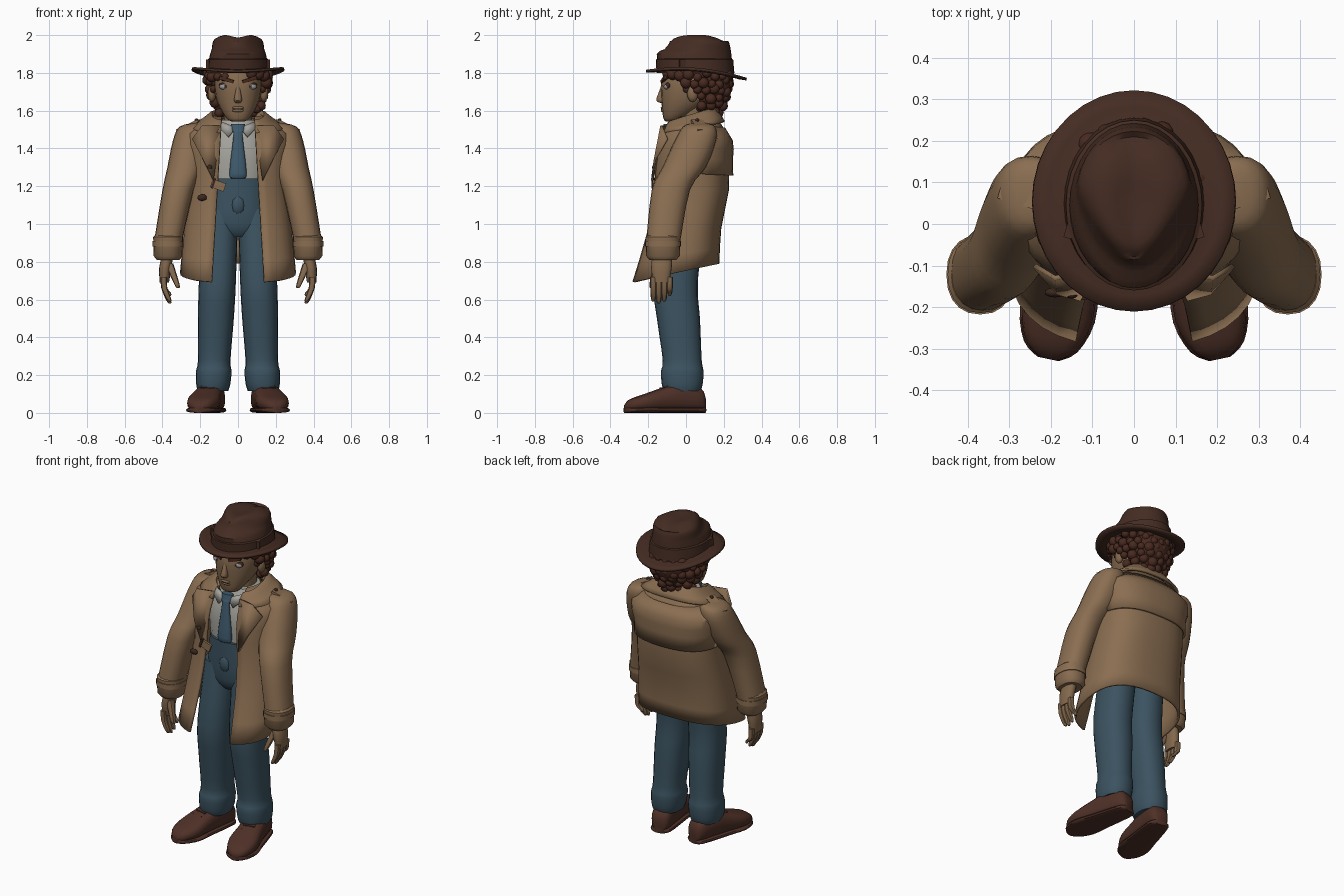
import bpy, bmesh, random
from math import sin, cos, asin, atan2, pi, radians, copysign
from mathutils import Vector, Matrix, Euler

random.seed(4)
default_cube = bpy.data.objects.get("Cube")
if default_cube:
    bpy.data.objects.remove(default_cube)


def material(name, *rgb):
    mat = bpy.data.materials.new(name)
    mat.use_nodes = True
    mat.diffuse_color = (*rgb, 1)
    node = next(n for n in mat.node_tree.nodes if n.type == 'BSDF_PRINCIPLED')
    node.inputs["Base Color"].default_value = (*rgb, 1)
    return mat


COAT = material("tan coat", .255, .155, .083)
DENIM = material("blue denim", .044, .086, .118)
TIE = material("blue tie", .05, .105, .155)
SKIN = material("skin", .23, .14, .075)
FELT = material("dark brown felt", .058, .025, .016)
HAIR = material("red brown hair", .066, .023, .014)
LEATHER = material("brown leather", .077, .03, .02)
SHIRT = material("pale shirt", .37, .365, .33)
EYE = material("eye grey", .3, .31, .32)
DARK = material("dark trim", .045, .02, .013)


def finish(name, mat, bm, thickness=0):
    bmesh.ops.recalc_face_normals(bm, faces=bm.faces)
    mesh = bpy.data.meshes.new(name)
    bm.to_mesh(mesh)
    bm.free()
    mesh.materials.append(mat)
    for polygon in mesh.polygons:
        polygon.use_smooth = True
    mesh.set_sharp_from_angle(angle=radians(42))
    ob = bpy.data.objects.new(name, mesh)
    bpy.context.scene.collection.objects.link(ob)
    if thickness:
        modifier = ob.modifiers.new("thickness", 'SOLIDIFY')
        modifier.thickness, modifier.offset = thickness, 0


def loft(name, mat, rings, closed=True, cap=True, thickness=0):
    bm = bmesh.new()
    rows = [[bm.verts.new(point) for point in r] for r in rings]
    count = len(rows[0])
    for lower, upper in zip(rows, rows[1:]):
        for i in range(count if closed else count - 1):
            j = (i + 1) % count
            bm.faces.new((lower[i], lower[j], upper[j], upper[i]))
    if cap and closed:
        bm.faces.new(rows[0])
        bm.faces.new(rows[-1])
    finish(name, mat, bm, thickness)


def smooth(rows, steps=3):
    """Ease between profile rows."""
    out = []
    for i in range(len(rows) - 1):
        near = [rows[max(0, min(len(rows) - 1, i + d))] for d in (-1, 0, 1, 2)]
        for s in range(steps):
            t = s / steps
            out.append([b + t/2 * (c - a + t * (2*a - 5*b + 4*c - d + t * (3*b - a - 3*c + d)))
                        for a, b, c, d in zip(*near)])
    return out + [rows[-1]]


def power(value, exponent):
    return copysign(abs(value) ** exponent, value)


def circle(count):
    return [2 * pi * i / count for i in range(count)]


def ring(z, x, y, rx, ry, count=20, exponent=.88):
    return [Vector((x + rx * power(sin(a), exponent), y - ry * power(cos(a), exponent), z)) for a in circle(count)]


def column(name, mat, rows, side=1, depth=1, steps=3, count=20):
    """Rows give height, centre and radius."""
    loft(name, mat, [ring(z, side * x, y, abs(r), abs(r) * depth, count) for z, x, y, r in smooth(rows, steps)])


def body_rings(rows, count=20, exponent=.88):
    """Rows give height, half width, front and back."""
    return [ring(z, 0, (front + back) / 2, w, (back - front) / 2, count, exponent) for z, w, front, back in rows]


def body(name, mat, rows):
    loft(name, mat, body_rings(smooth(rows)))


def wrap(z, rise, width, front, back, count=32, exponent=.78):
    """Open-fronted cross-section, from one front edge round the back to the other."""
    gap = .18 - .06 * z
    start = asin((gap / width) ** (1 / exponent))
    points = []
    for i in range(count + 1):
        a = start + (2 * pi - 2 * start) * i / count
        c = power(cos(a), exponent)
        points.append(Vector((width * power(sin(a), exponent), (front + back - (back - front) * c) / 2,
                              z + rise * (1 - c) / 2)))
    return points


def blobs(name, mat, items):
    bm = bmesh.new()
    for location, size in items:
        matrix = Matrix.Translation(location) @ Matrix.Diagonal((*size, 1))
        bmesh.ops.create_icosphere(bm, subdivisions=2, radius=1, matrix=matrix)
    finish(name, mat, bm)


def box(name, mat, location, size, rotation=(0, 0, 0)):
    bm = bmesh.new()
    turn = Euler(rotation).to_matrix().to_4x4()
    bmesh.ops.create_cube(bm, size=1, matrix=Matrix.Translation(location) @ turn @ Matrix.Diagonal((*size, 1)))
    finish(name, mat, bm)


def plate(name, mat, points, side):
    bm = bmesh.new()
    bm.faces.new([bm.verts.new((side * x, y, z)) for x, y, z in points])
    bmesh.ops.triangulate(bm, faces=bm.faces)
    finish(name, mat, bm, .012)


# Shirt, tie and trouser top
body("shirt", SHIRT, [(1.2, .17, -.12, .18), (1.4, .18, -.12, .2), (1.55, .1, -.06, .14)])
column("tie", TIE, [(1.24, 0, -.13, .03), (1.27, 0, -.13, .046), (1.47, 0, -.12, .024), (1.49, 0, -.11, .034),
                    (1.53, 0, -.1, .036)], depth=.5)
body("trouser_top", DENIM, [(.93, .1, -.1, .08), (1, .17, -.135, .11), (1.24, .165, -.14, .18)])
blobs("fly_fold", DENIM, [((0, -.12, 1.1), (.04, .03, .06))])

# Coat with a loose back yoke and tilted collar
coat = smooth([(.69, .1, .3, -.29, .17), (.95, .03, .28, -.21, .18), (1.18, 0, .26, -.17, .22), (1.36, 0, .26, -.16, .22),
               (1.48, -.02, .27, -.12, .22), (1.56, .02, .12, -.05, .14)], 2)
loft("coat_body", COAT, [wrap(*r) for r in coat], closed=False, thickness=.014)
yoke = [wrap(z, rise - .02, w + .01, front, back + .02)[8:25] for z, rise, w, front, back in coat if 1.2 < z < 1.53]
loft("back_yoke", COAT, yoke, closed=False, thickness=.016)
collar = smooth([(1.5, .06, .12, -.08, .14), (1.54, .07, .14, -.09, .15), (1.52, .07, .17, -.11, .17),
                 (1.48, .06, .24, -.13, .2)], 2)
loft("coat_collar", COAT, [wrap(*r) for r in collar], closed=False, thickness=.014)

for side, word in ((1, "left"), (-1, "right")):
    # Coat fronts and shoulders
    plate(f"{word}_lapel", COAT, [(.09, -.105, 1.52), (.19, -.13, 1.52), (.24, -.1, 1.45), (.185, -.165, 1.34),
                                  (.13, -.18, 1.23)], side)
    plate(f"{word}_shirt_collar", SHIRT, [(.01, -.11, 1.51), (.05, -.12, 1.46), (.1, -.1, 1.51), (.09, -.08, 1.54)], side)
    box(f"{word}_epaulette", COAT, (side * .26, .075, 1.52), (.13, .065, .014), (0, side * .42, side * .3))
    blobs(f"{word}_epaulette_button", DARK, [((side * .22, .06, 1.55), (.01, .01, .01))])
    column(f"{word}_sleeve", COAT, [(1.535, .2, .07, .03), (1.515, .24, .07, .07), (1.44, .255, .05, .09), (1.3, .28, -.01, .094),
                                    (1.18, .317, -.08, .083), (.91, .37, -.12, .074)], side, depth=1.22)
    cuff = [(z, .37, -.122, r) for z, r in ((.81, .06), (.83, .076), (.93, .079), (.94, .07))]
    column(f"{word}_cuff", COAT, cuff, side, depth=1.17, steps=1)
    strap = [(z, .37, -.122, .082) for z in (.88, .91)]
    column(f"{word}_cuff_strap", COAT, strap, side, depth=1.17, steps=1)

    # Hands
    column(f"{word}_palm", SKIN, [(.84, .37, -.125, .03), (.77, .385, -.13, .032), (.69, .39, -.13, .025)], side, depth=1.7)
    for finger in range(4):
        y = -.173 + finger * .029
        tip = .58 + .01 * (finger - 1) ** 2
        column(f"{word}_finger_{finger}", SKIN, [(tip, .36, y, .006), (tip + .015, .367, y, .013), (.66, .39, y, .016),
                                                 (.72, .394, y, .017)], side, steps=2, count=8)
    column(f"{word}_thumb", SKIN, [(.66, .318, -.18, .006), (.68, .323, -.18, .014), (.79, .365, -.15, .023)], side, count=8)

    # Trouser legs, drawing together towards the hips
    leg = [(z, .137 - .04 * z, y, r) for z, y, r in ((.115, -.02, .08), (.15, -.02, .09), (.22, -.02, .094), (.28, -.02, .086),
                                                   (.5, -.04, .095), (.7, -.055, .098), (1.08, -.005, .095))]
    column(f"{word}_trouser_leg", DENIM, leg, side, depth=1.2)

    # Shoes, turned outwards
    heel, toe = Vector((side * .117, .1, 0)), Vector((side * .207, -.325, 0))
    along = toe - heel
    across = Vector((-along.y, along.x, 0)).normalized()
    shape = smooth([(0, .03, .07), (.06, .056, .12), (.3, .069, .147), (.5, .076, .126), (.75, .086, .088), (.93, .06, .06),
                    (1, .02, .03)])

    def shoe_section(t, half, base, height):
        return [heel + along * t + across * half * power(cos(a), .7)
                + Vector((0, 0, base + height * (1 + power(sin(a), .7)) / 2)) for a in circle(16)]

    loft(f"{word}_shoe", LEATHER, [shoe_section(t, w, .012, h) for t, w, h in shape])
    loft(f"{word}_shoe_sole", LEATHER, [shoe_section(t, w + .006, 0, .03) for t, w, h in shape])
    for lace in range(3):
        spot = heel + along * (.47 + .06 * lace)
        box(f"{word}_lace_{lace}", LEATHER, (spot.x, spot.y, .142 - .014 * lace), (.07, .014, .014),
            (0, 0, atan2(across.y, across.x)))

    # Ears, eyes and brows
    blobs(f"{word}_ear", SKIN, [((side * .138, .035, 1.69), (.022, .03, .046))])
    blobs(f"{word}_eye_line", DARK, [((side * .068, -.095, 1.732), (.036, .018, .019))])
    blobs(f"{word}_eye", EYE, [((side * .068, -.1, 1.727), (.032, .017, .017))])
    blobs(f"{word}_pupil", DARK, [((side * .066, -.116, 1.728), (.006, .003, .007))])
    box(f"{word}_eyebrow", HAIR, (side * .06, -.118, 1.764), (.078, .016, .018), (0, side * -.3, side * .22))
    blobs(f"{word}_sideburn", HAIR, [((side * .13, .005, z), (.018, .022, .022)) for z in (1.75, 1.715)])

# Coat buttons and loose belt end
blobs("coat_buttons", DARK, [((-.19, -.165, 1.14), (.026, .012, .018)), ((-.15, -.17, 1.3), (.014, .01, .014))])
box("belt_end", COAT, (-.105, -.17, 1.205), (.075, .014, .045), (0, .35, 0))
box("belt_buckle", DARK, (-.13, -.175, 1.215), (.012, .016, .055), (0, .35, 0))

# Head
column("neck", SKIN, [(z, 0, .05, .075) for z in (1.48, 1.66)])
body("head", SKIN, [(1.543, .03, -.105, -.05), (1.56, .062, -.12, -.01), (1.65, .112, -.13, .13), (1.76, .125, -.13, .2),
                    (1.86, .09, -.08, .17)])
column("nose", SKIN, [(1.64, 0, -.12, .012), (1.655, 0, -.134, .021), (1.7, 0, -.128, .014), (1.735, 0, -.118, .01)], depth=1.1)
blobs("lips", SKIN, [((0, -.123, z), (.032, .011, .009)) for z in (1.601, 1.615)])
box("mouth_line", DARK, (0, -.13, 1.608), (.046, .005, .003))

# Curly hair: a filled mass covered with rows of curls
column("hair_mass", HAIR, [(1.58, 0, .11, .06), (1.64, 0, .11, .1), (1.72, 0, .12, .126), (1.81, 0, .1, .14)])
curls = []
for level in range(6):
    h = level / 5
    spread = .06 * (1 - h) ** 2
    reach = 1.4 + 1.3 * h ** 4
    count = 8 + int(12 * h * h)
    for i in range(count):
        a = reach * (2 * i / (count - 1) - 1)
        r = random.uniform(.022, .032)
        z = 1.6 + .19 * h + random.uniform(-.015, .012)
        curls.append((((.162 - spread) * sin(a), .06 + (.173 - spread) * cos(a), z), (r, r, r)))
blobs("hair_curls", HAIR, curls)

# Hat brim, dipping front and back with raised sides
brim = []
for scale in (.55, .7, .85, 1):
    points = ring(0, 0, .055, .245 * scale, .266 * scale, 36, 1)
    for p in points:
        p.z = 1.788 + .14 * (1 - scale) ** 2 - .08 * (p.y - .055) + .53 * p.x ** 2
    brim.append(points)
loft("hat_brim", FELT, brim, cap=False, thickness=.014)

# Hat crown, pinched above a forward ledge and creased along the top
crown = body_rings(smooth([(1.8, .167, -.145, .25), (1.9, .15, -.155, .24), (1.925, .142, -.115, .236), (1.955, .138, -.09, .23),
                           (1.98, .125, -.08, .21), (2, .08, -.05, .15), (1.996, .02, .02, .08)], 2), 32, 1)
for points in crown:
    for p in points:
        front = max(0, min(1, (.09 - p.y) / .17))
        high = max(0, min(1, (p.z - 1.89) / .08))
        p.x *= 1 - .4 * front * high
        if p.z > 1.97:
            p.z -= .014 * max(0, 1 - abs(p.x) / .06) + .1 * max(0, p.y - .1)
loft("hat_crown", FELT, crown)
loft("hat_band", FELT, body_rings([(1.8, .171, -.156, .256), (1.87, .164, -.16, .25), (1.875, .155, -.15, .24)], 32, 1), cap=False)
for side, word in ((1, "left"), (-1, "right")):
    box(f"{word}_band_fold", FELT, (side * .154, -.01, 1.845), (.018, .05, .05), (0, 0, side * .3))
